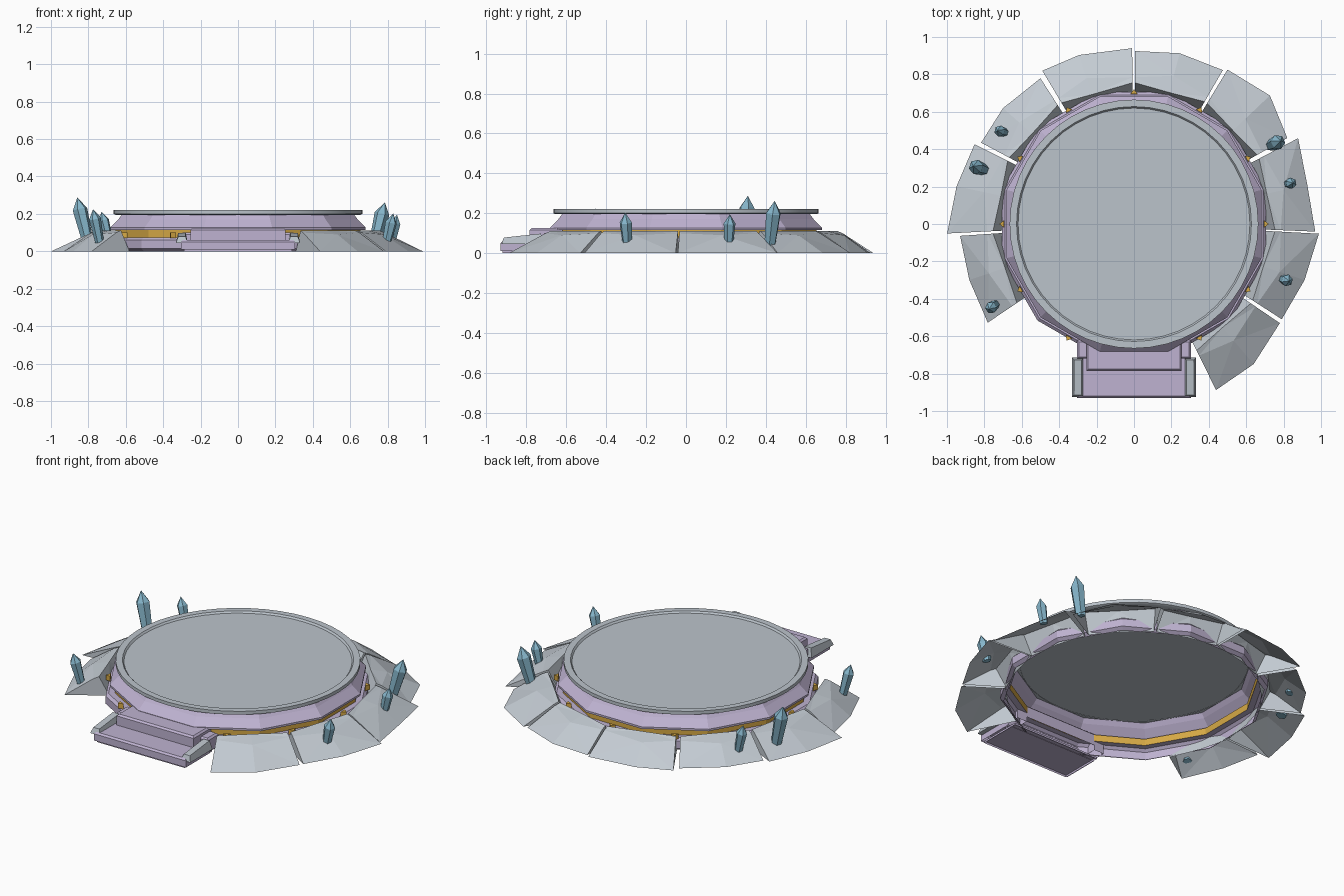
import bpy, bmesh
from math import sin, cos, pi, radians
from mathutils import Vector

cube = bpy.data.objects.get("Cube")
if cube:
    bpy.data.objects.remove(cube)


def material(name, color):
    m = bpy.data.materials.new(name)
    m.use_nodes = True
    m.diffuse_color = (*color, 1)
    m.node_tree.nodes["Principled BSDF"].inputs["Base Color"].default_value = (*color, 1)
    return m


STONE = material("pale stone", (0.55, 0.60, 0.65))
METAL = material("grey metal", (0.50, 0.55, 0.60))
LILAC = material("lilac panel", (0.52, 0.45, 0.64))
GOLD = material("gold trim", (0.68, 0.40, 0.06))
CRYSTAL = material("blue crystal", (0.24, 0.47, 0.60))


def finish(name, bm, *mats):
    bmesh.ops.recalc_face_normals(bm, faces=bm.faces)
    mesh = bpy.data.meshes.new(name)
    bm.to_mesh(mesh)
    bm.free()
    for m in mats:
        mesh.materials.append(m)
    obj = bpy.data.objects.new(name, mesh)
    bpy.context.collection.objects.link(obj)
    return obj


def polar(r, a, z):
    return Vector((r * cos(a), r * sin(a), z))


def loft(bm, rings, closed=True):
    """Bridge rows of points with quads; returns the faces by row and the vertex rows."""
    rows = [[bm.verts.new(p) for p in ring] for ring in rings]
    n = len(rows[0])
    bands = []
    for lo, hi in zip(rows, rows[1:]):
        bands.append([bm.faces.new((lo[i], lo[(i + 1) % n], hi[(i + 1) % n], hi[i]))
                      for i in range(n if closed else n - 1)])
    return bands, rows


def lathe(profile, sides, turn=0.0):
    bm = bmesh.new()
    bands, rows = loft(bm, [[polar(r, turn + 2 * pi * i / sides, z) for i in range(sides)]
                            for r, z in profile])
    return bm, bands, rows


def block(name, x, y, z, mat, taper=0.0, bevel=0.0, hollow=True):
    """Box between ranges, top narrowed by taper, open underneath when hollow."""
    bm = bmesh.new()
    rings = []
    for h, t in ((z[0], 0), (z[1], taper)):
        a, b, c, d = x[0] + t, x[1] - t, y[0] + t, y[1] - t
        rings.append([(a, c, h), (b, c, h), (b, d, h), (a, d, h)])
    _, rows = loft(bm, rings)
    bm.faces.new(rows[1])
    if not hollow:
        bm.faces.new(rows[0])
    if bevel:
        top = [e for e in bm.edges if all(v in rows[1] for v in e.verts)]
        bmesh.ops.bevel(bm, geom=top, offset=bevel, segments=1, affect='EDGES')
    return finish(name, bm, mat)


# Twelve-sided hull shell with a recessed gold band
apothem = 1 / cos(pi / 12)
profile = [(0.685, 0), (0.705, 0.015), (0.705, 0.06), (0.69, 0.075), (0.655, 0.075),
           (0.655, 0.115), (0.682, 0.115), (0.682, 0.127), (0.64, 0.17), (0.62, 0.197)]
bm, bands, _ = lathe([(r * apothem, z) for r, z in profile], 12, pi / 12)
for face in bands[4]:
    face.material_index = 1
finish("hull", bm, LILAC, GOLD)

# Gold wedge clamps, one per hull side
for i in range(12):
    a = pi / 6 * i
    out, side = polar(1, a, 0), polar(1, a + pi / 2, 0)
    bm = bmesh.new()
    _, rows = loft(bm, [[out * 0.695 + side * 0.02 + Vector((0, 0, z)),
                         out * 0.695 - side * 0.02 + Vector((0, 0, z)),
                         out * 0.72 + Vector((0, 0, z))] for z in (0.07, 0.1)])
    for row in rows:
        bm.faces.new(row)
    finish("gold_clamp", bm, GOLD)

# Round deck with a raised rim
bm, _, _ = lathe([(0.62, 0.195), (0.655, 0.195), (0.665, 0.2), (0.665, 0.22),
                  (0.628, 0.22), (0.618, 0.208), (0.62, 0.195)], 48)
bmesh.ops.remove_doubles(bm, verts=bm.verts, dist=0.0001)
rim = finish("deck_rim", bm, METAL)
bm, _, rows = lathe([(0.625, 0.197), (0.625, 0.21)], 48)
for row in rows:
    bm.faces.new(row)
deck = finish("deck_plate", bm, METAL)
for obj in (rim, deck):
    obj.select_set(True)
    bpy.context.view_layer.objects.active = obj
bpy.ops.object.shade_smooth_by_angle(angle=radians(30))
bpy.ops.object.select_all(action='DESELECT')

# Ring of sloped rocks: (angle, outer radius) at the start, middle and end
rocks = [
    ((-63.7, .99), (-49.5, .985), (-34.2, .943)),
    ((-32.8, .94), (-18.2, .96), (-3, .99)),
    ((-2.4, .97), (12.8, .95), (27.6, .99)),
    ((29.3, .94), (43.4, 1.0), (58.8, .965)),
    ((60, .95), (75, .945), (89.6, .925)),
    ((90.6, .94), (108, .95), (120.9, .955)),
    ((122.7, .926), (138.5, .935), (152, .926)),
    ((153.4, .953), (168, .97), (182.9, 1.0)),
    ((183.9, .932), (198.8, .93), (214, .943)),
]
for rock in rocks:
    bm = bmesh.new()
    foot, crest, brow, outer = [], [], [], []
    for i, (deg, r) in enumerate(rock):
        a, mid = radians(deg), i == 1
        foot.append(polar(0.69 if mid else 0.70, a, 0))
        crest.append(polar(0.728 if mid else 0.755, a, 0.112))
        brow.append(polar(0.82 if mid else 0.785, a, 0.09 if mid else 0.1))
        outer.append(polar(r, a, 0))
    _, rows = loft(bm, [foot, crest, brow, outer], closed=False)
    for end in (0, -1):
        bm.faces.new([row[end] for row in rows])
    bmesh.ops.triangulate(bm, faces=[f for f in bm.faces if len(f.verts) == 4])
    finish("rock", bm, STONE)

# Leaning six-sided crystals: base x, y, z, tip x, y, z, radius
crystals = [
    (-.80, .29, .04, -.86, .31, .287, .040), (-.69, .49, .05, -.73, .50, .212, .030),
    (-.74, -.43, .05, -.775, -.455, .225, .032), (.73, .42, .04, .785, .445, .262, .040),
    (.82, .215, .05, .85, .22, .195, .030), (.795, -.295, .05, .83, -.305, .203, .032),
]
for x, y, z, tx, ty, tz, r in crystals:
    base, tip = Vector((x, y, z)), Vector((tx, ty, tz))
    axis = tip - base
    spin = axis.to_track_quat('Z', 'Y')
    bm = bmesh.new()
    length = axis.length
    _, rows = loft(bm, [[base + spin @ polar(rad, pi / 3 * i, h) for i in range(6)]
                        for rad, h in ((r * 0.75, 0), (r, length - 1.6 * r))])
    bm.faces.new(rows[0])
    point = bm.verts.new(tip)
    for i in range(6):
        bm.faces.new((rows[1][i], rows[1][(i + 1) % 6], point))
    finish("crystal", bm, CRYSTAL)

# Front steps with side rails
block("upper_step", (-.255, .255), (-.785, -.62), (.05, .125), LILAC, bevel=.01)
block("lower_step", (-.305, .305), (-.93, -.70), (.01, .06), LILAC, bevel=.01)
block("step_base", (-.29, .29), (-.92, -.66), (0, .012), LILAC)
for s in (-1, 1):
    def span(a, b):
        return sorted((s * a, s * b))
    block("step_cheek", span(.24, .305), (-.72, -.62), (.02, .1), LILAC, bevel=.01)
    rail = block("step_rail", span(.268, .332), (-.925, -.715), (.045, .098), METAL,
                 taper=.012, hollow=False)
    # Rails drop toward the front
    for v in rail.data.vertices:
        if v.co.z > .09 and v.co.y < -.85:
            v.co.z = .078
